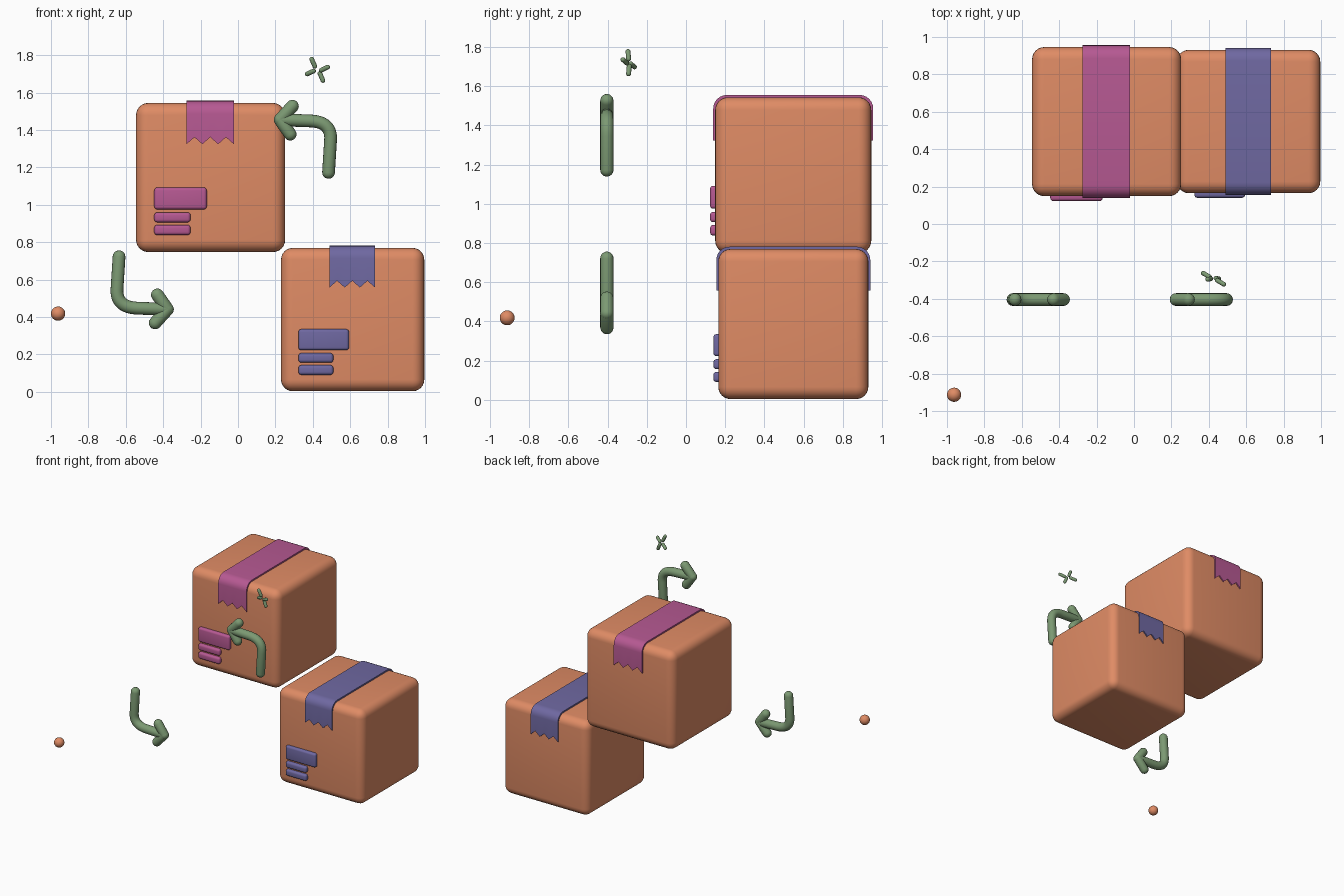
import bpy, bmesh, math
from mathutils import Vector

if "Cube" in bpy.data.objects:
    bpy.data.objects.remove(bpy.data.objects["Cube"])


def material(name, rgb):
    m = bpy.data.materials.new(name)
    m.diffuse_color = (*rgb, 1)
    m.use_nodes = True
    m.node_tree.nodes["Principled BSDF"].inputs["Base Color"].default_value = m.diffuse_color
    return m


ORANGE = material("cardboard", (0.74, 0.26, 0.13))
PINK = material("pink_tape", (0.47, 0.10, 0.29))
PURPLE = material("purple_tape", (0.16, 0.14, 0.36))
GREEN = material("green", (0.20, 0.32, 0.17))


def finish(bm, name, mat, angle=40):
    bmesh.ops.recalc_face_normals(bm, faces=bm.faces)
    me = bpy.data.meshes.new(name)
    bm.to_mesh(me)
    bm.free()
    ob = bpy.data.objects.new(name, me)
    bpy.context.collection.objects.link(ob)
    me.materials.append(mat)
    bpy.ops.object.select_all(action='DESELECT')
    ob.select_set(True)
    bpy.context.view_layer.objects.active = ob
    bpy.ops.object.shade_smooth_by_angle(angle=math.radians(angle))
    return ob


def rounded_box(name, lo, hi, r, mat, seg=5):
    lo, hi = Vector(lo), Vector(hi)
    bm = bmesh.new()
    bmesh.ops.create_cube(bm, size=1)
    for v in bm.verts:
        v.co = (lo + hi) / 2 + v.co * (hi - lo)
    bmesh.ops.bevel(bm, geom=bm.edges[:], offset=r, segments=seg,
                    profile=0.5, affect='EDGES')
    return finish(bm, name, mat)


def tape(name, x0, x1, y0, y1, top, end, notch, r, thick, mat):
    # U-shaped strip over the box top, both ends cut in a zigzag
    def profile(d):
        pts = []
        for cy, a0 in ((y0 + r, 180), (y1 - r, 90)):
            for i in range(7):
                a = math.radians(a0 - 15 * i)
                pts.append((cy + (r - d) * math.cos(a), top - r + (r - d) * math.sin(a)))
        return pts

    bm = bmesh.new()
    layers = []
    for d in (0, thick):
        arc = profile(d)
        cols = []
        for c in range(7):
            x = x0 + (x1 - x0) * c / 6
            z = end + (notch if c % 2 else 0)
            path = [(arc[0][0], z)] + arc + [(arc[-1][0], z)]
            cols.append([bm.verts.new((x, y, zz)) for y, zz in path])
        layers.append(cols)
    outer, inner = layers
    n = len(outer[0])
    for cols in layers:
        for a, b in zip(cols, cols[1:]):
            for i in range(n - 1):
                bm.faces.new((a[i], a[i + 1], b[i + 1], b[i]))
    for c in (0, 6):
        for i in range(n - 1):
            bm.faces.new((outer[c][i], outer[c][i + 1], inner[c][i + 1], inner[c][i]))
    for c in range(6):
        for i in (0, n - 1):
            bm.faces.new((outer[c][i], outer[c + 1][i], inner[c + 1][i], inner[c][i]))
    return finish(bm, name, mat)


def round_tube(bm, pts, r, sides=16):
    # tube along a path with hemispherical ends
    pts = [Vector(p) for p in pts]
    d0, d1 = (pts[1] - pts[0]).normalized(), (pts[-1] - pts[-2]).normalized()
    ang = [math.radians(a) for a in (80, 60, 40, 20)]
    rings = [(pts[0] - d0 * r * math.sin(a), d0, r * math.cos(a)) for a in ang]
    for i, p in enumerate(pts):
        t = (pts[min(i + 1, len(pts) - 1)] - pts[max(i - 1, 0)]).normalized()
        rings.append((p, t, r))
    rings += [(pts[-1] + d1 * r * math.sin(a), d1, r * math.cos(a)) for a in reversed(ang)]
    loops = []
    for p, t, rad in rings:
        u = Vector((0, 1, 0))
        u = (u - t * u.dot(t)).normalized()
        w = t.cross(u)
        loops.append([bm.verts.new(p + rad * (u * math.cos(k) + w * math.sin(k)))
                      for k in (2 * math.pi * j / sides for j in range(sides))])
    for a, b in zip(loops, loops[1:]):
        for j in range(sides):
            k = (j + 1) % sides
            bm.faces.new((a[j], a[k], b[k], b[j]))
    bm.faces.new(loops[0])
    bm.faces.new(loops[-1])


def parcel(prefix, x, y, z, s, mat):
    # box at its low corner (x, y, z) with edge s; details scale with it
    k = s / 0.797
    rounded_box(prefix + "_box", (x, y, z), (x + s, y + s, z + s), 0.065 * k, ORANGE, 6)
    tape(prefix + "_tape", x + 0.27 * k, x + 0.523 * k, y - 0.01, y + s + 0.01,
         z + s + 0.012, z + 0.577 * k, 0.037 * k, 0.07 * k, 0.025, mat)
    for part, w, z0, z1 in (("label", 0.281, 0.228, 0.345),
                            ("upper_bar", 0.194, 0.159, 0.212),
                            ("lower_bar", 0.194, 0.091, 0.145)):
        rounded_box(f"{prefix}_{part}", (x + 0.097 * k, y - 0.026 * k, z + z0 * k),
                    (x + (0.097 + w) * k, y + 0.03, z + z1 * k), 0.016 * k, mat, 4)


parcel("upper", -0.545, 0.149, 0.747, 0.797, PINK)
parcel("lower", 0.23, 0.165, 0.003, 0.766, PURPLE)

# Bent arrows, the second is the first turned half a circle
A, C, B = Vector((-0.647, 0.548)), Vector((-0.653, 0.452)), Vector((-0.54, 0.447))
shaft = [Vector((-0.636, 0.722))]
shaft += [A * (1 - t) ** 2 + C * 2 * t * (1 - t) + B * t * t for t in (i / 12 for i in range(13))]
tip = Vector((-0.377, 0.441))
shaft.append(tip)
head = [[tip, Vector((-0.431, 0.518))], [tip, Vector((-0.443, 0.368))]]
for name, turn in (("left_arrow", False), ("right_arrow", True)):
    bm = bmesh.new()
    for line in [shaft] + head:
        pts = [(-0.152 - p.x, -0.404, 1.895 - p.y) if turn else (p.x, -0.404, p.y) for p in line]
        round_tube(bm, pts, 0.034)
    finish(bm, name, GREEN, 60)

# Sparkle of four short strokes
bm = bmesh.new()
for a, b in (((0.394, -0.296, 1.778), (0.411, -0.293, 1.740)),
             ((0.446, -0.302, 1.719), (0.480, -0.322, 1.736)),
             ((0.438, -0.290, 1.702), (0.454, -0.293, 1.664)),
             ((0.370, -0.263, 1.699), (0.404, -0.283, 1.715))):
    round_tube(bm, (a, b), 0.0125, 12)
finish(bm, "sparkle", GREEN, 60)

# Small ball
bm = bmesh.new()
bmesh.ops.create_uvsphere(bm, u_segments=24, v_segments=16, radius=0.038)
bmesh.ops.translate(bm, verts=bm.verts, vec=(-0.962, -0.913, 0.418))
finish(bm, "ball", ORANGE, 60)
